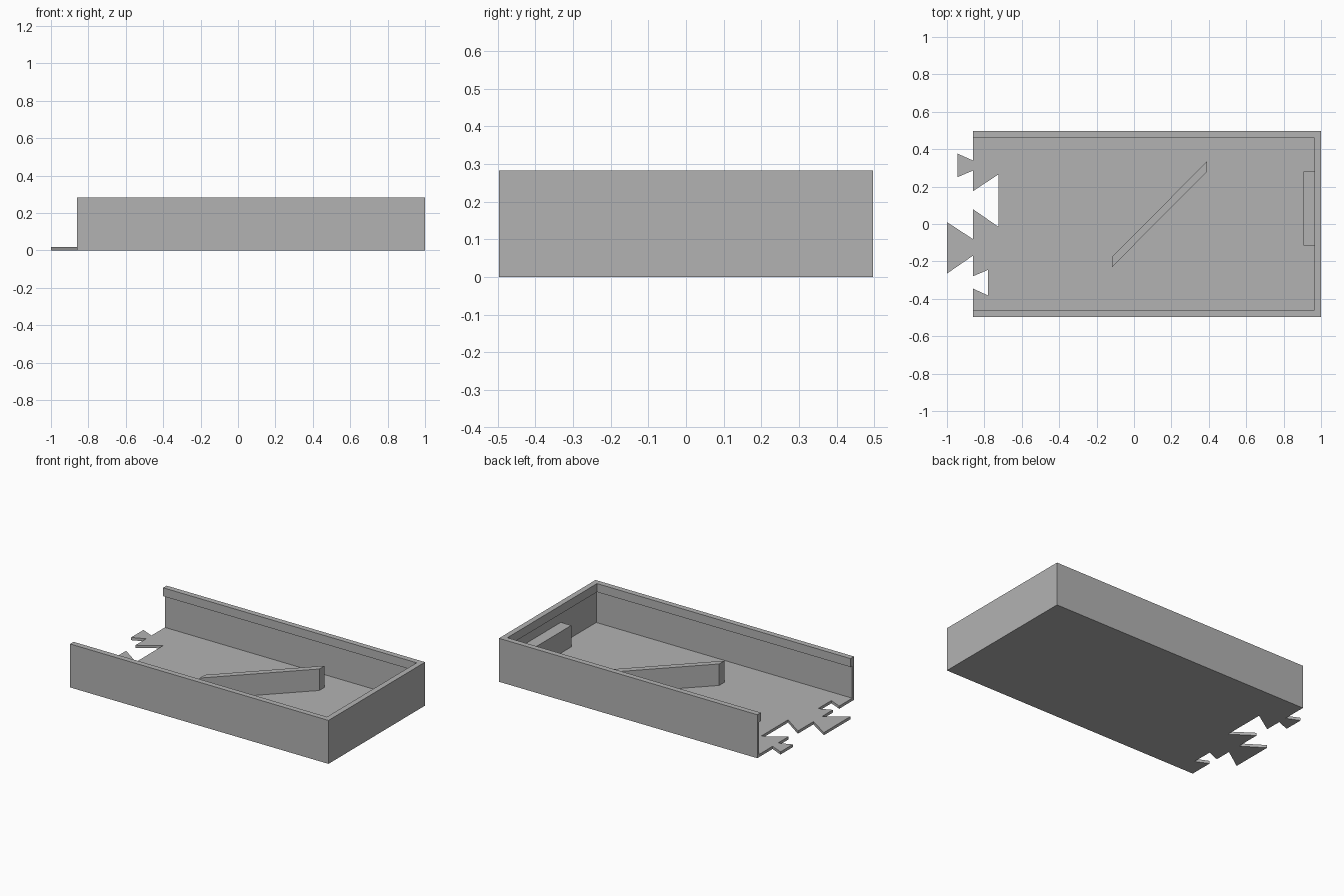
import bpy
import bmesh

cube = bpy.data.objects.get("Cube")
if cube:
    bpy.data.objects.remove(cube, do_unlink=True)

grey = bpy.data.materials.new("plain_grey")
grey.use_nodes = True
colour = (0.45, 0.45, 0.45, 1)
grey.diffuse_color = colour
grey.node_tree.nodes["Principled BSDF"].inputs["Base Color"].default_value = colour

# Overall sizes
OPEN_X, END_X, HALF_Y = -0.862, 1.0, 0.497
FLOOR_TOP, LIP_BOTTOM, TOP = 0.018, 0.228, 0.283
WALL, LIP = 0.018, 0.036
FITTING_TOP = 0.158


def prism(name, outline, bottom, top):
    """Extrude a flat outline upward into a closed solid."""
    bm = bmesh.new()
    base = bm.faces.new([bm.verts.new((x, y, bottom)) for x, y in outline])
    grown = bmesh.ops.extrude_face_region(bm, geom=[base])["geom"]
    moved = [v for v in grown if isinstance(v, bmesh.types.BMVert)]
    bmesh.ops.translate(bm, verts=moved, vec=(0, 0, top - bottom))
    bmesh.ops.recalc_face_normals(bm, faces=bm.faces)
    mesh = bpy.data.meshes.new(name)
    bm.to_mesh(mesh)
    bm.free()
    mesh.materials.append(grey)
    obj = bpy.data.objects.new(name, mesh)
    bpy.context.collection.objects.link(obj)
    return obj


def u_outline(thickness):
    """Three-sided wall plan, open at the jointed end."""
    inner_y, inner_x = HALF_Y - thickness, END_X - thickness
    return [(OPEN_X, -HALF_Y), (END_X, -HALF_Y), (END_X, HALF_Y),
            (OPEN_X, HALF_Y), (OPEN_X, inner_y), (inner_x, inner_y),
            (inner_x, -inner_y), (OPEN_X, -inner_y)]


def dovetail(tip_x, neck_high, tip_high, tip_low, neck_low):
    """Tab or notch that flares from its neck to its tip."""
    return [(OPEN_X, neck_high), (tip_x, tip_high),
            (tip_x, tip_low), (OPEN_X, neck_low)]


# Floor with interlocking tabs and notches along the open end
joint = (dovetail(-0.945, 0.34, 0.377, 0.25, 0.285)
         + dovetail(-0.725, 0.175, 0.265, -0.015, 0.08)
         + dovetail(-1.0, -0.08, 0.01, -0.265, -0.17)
         + dovetail(-0.78, -0.28, -0.245, -0.382, -0.345))
prism("floor", [(OPEN_X, HALF_Y)] + joint
      + [(OPEN_X, -HALF_Y), (END_X, -HALF_Y), (END_X, HALF_Y)], 0, FLOOR_TOP)

# Thin side walls with a thicker overhanging rim
prism("walls", u_outline(WALL), FLOOR_TOP, LIP_BOTTOM)
prism("rim", u_outline(LIP), LIP_BOTTOM, TOP)

# Diagonal divider and the block against the end wall
prism("diagonal_divider", [(-0.117, -0.23), (0.39, 0.28), (0.39, 0.335),
                           (-0.117, -0.175)], FLOOR_TOP, FITTING_TOP)
prism("end_block", [(0.907, -0.115), (END_X - WALL, -0.115),
                    (END_X - WALL, 0.28), (0.907, 0.28)], FLOOR_TOP, FITTING_TOP)
